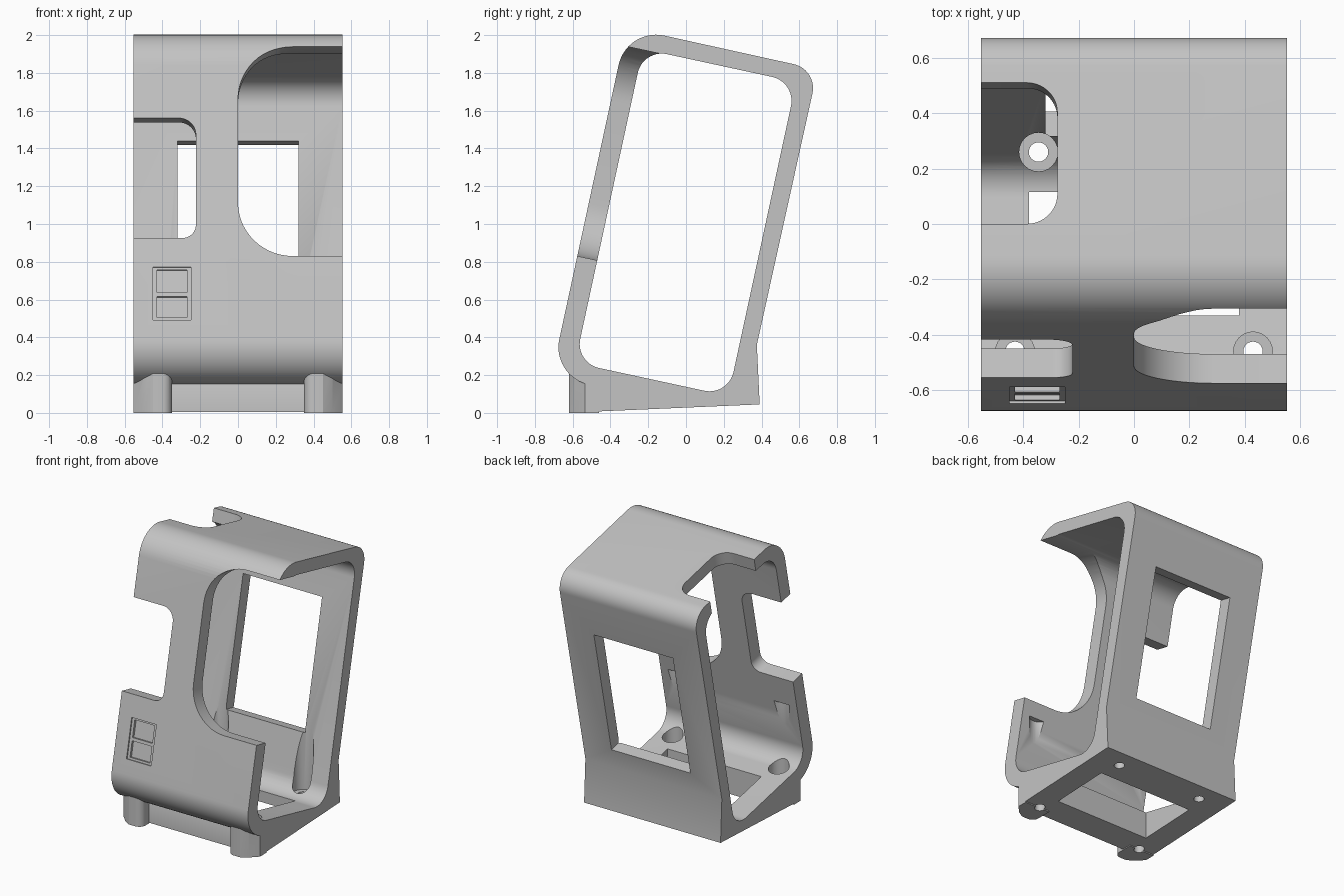
import bpy, bmesh
from math import sin, cos, radians, pi

cube = bpy.data.objects.get("Cube")
if cube:
    bpy.data.objects.remove(cube, do_unlink=True)

TILT = radians(12.2)
HALF = 0.553            # half width of the frame

grey = bpy.data.materials.new("light_grey")
grey.use_nodes = True
grey.diffuse_color = (0.55, 0.55, 0.55, 1)
grey.node_tree.nodes["Principled BSDF"].inputs["Base Color"].default_value = (0.55, 0.55, 0.55, 1)


def tilt(u, v):
    """Leaning frame coordinates to (y, z)."""
    return u * cos(TILT) + v * sin(TILT), v * cos(TILT) - u * sin(TILT)


def arc(cx, cy, r, a0, a1, n=14):
    return [(cx + r * cos(radians(a0 + (a1 - a0) * i / n)),
             cy + r * sin(radians(a0 + (a1 - a0) * i / n))) for i in range(n + 1)]


def rounded(a0, b0, a1, b1, radii):
    """Rectangle with radii for: lower left, lower right, upper right, upper left."""
    pts = []
    corners = [(a0, b0, 1, 1), (a1, b0, -1, 1), (a1, b1, -1, -1), (a0, b1, 1, -1)]
    for k, ((x, y, sx, sy), r) in enumerate(zip(corners, radii)):
        pts += arc(x + sx * r, y + sy * r, r, 180 + 90 * k, 270 + 90 * k) if r else [(x, y)]
    return pts


def prism(name, pts, place, d0, d1):
    """Extrude an outline from d0 to d1; place turns (a, b, d) into xyz."""
    bm = bmesh.new()
    ends = [[bm.verts.new(place(a, b, d)) for a, b in pts] for d in (d0, d1)]
    for ring in ends:
        bm.faces.new(ring)
    for i in range(len(pts)):
        j = (i + 1) % len(pts)
        bm.faces.new((ends[0][i], ends[0][j], ends[1][j], ends[1][i]))
    bmesh.ops.recalc_face_normals(bm, faces=bm.faces)
    mesh = bpy.data.meshes.new(name)
    bm.to_mesh(mesh)
    bm.free()
    obj = bpy.data.objects.new(name, mesh)
    bpy.context.collection.objects.link(obj)
    mesh.materials.append(grey)
    return obj


# Placement rules for outlines
def side(y, z, x): return (x, y, z)
def upright(x, y, z): return (x, y, z)
def through_wall(x, v, u): return (x, *tilt(u, v))
def through_top(x, u, v): return (x, *tilt(u, v))


def combine(body, tool, operation):
    mod = body.modifiers.new(tool.name, 'BOOLEAN')
    mod.operation, mod.solver, mod.object = operation, 'EXACT', tool
    bpy.context.view_layer.objects.active = body
    bpy.ops.object.modifier_apply(modifier=mod.name)
    bpy.data.objects.remove(tool, do_unlink=True)


# Outer body: leaning rounded frame on a flat foot
outline = [tilt(*p) for p in
           arc(0.167, 1.795, 0.13, 0, 90) + arc(-0.535, 1.725, 0.203, 90, 180)
           + arc(-0.535, 0.24, 0.203, 180, 266)]
outline += [(-0.53, 0.15), (-0.53, 0.005), (0.39, 0.045), (0.375, 0.36)]
frame = prism("camera_frame", outline, side, -HALF, HALF)

# Front foot posts around the screws
for s in (-1, 1):
    post = [(s * x, y) for x, y in
            [(0.35, -0.46)] + arc(0.40, -0.57, 0.05, 180, 270, 8)
            + [(0.45, -0.62), (0.50, -0.59), (HALF, -0.535), (HALF, -0.46)]]
    combine(frame, prism("front_post", post, upright, 0, 0.24), 'UNION')

# Cuts: cavity, front notches, back window, top notch, floor opening
cuts = [
    prism("cavity", [tilt(*p) for p in rounded(-0.63, 0.135, 0.2, 1.835, (0.13,) * 4)],
          side, -1, 1),
    prism("lens_notch", rounded(0, 0.69, 0.8, 1.83, (0.29, 0, 0, 0.29)),
          through_wall, -0.95, -0.45),
    prism("screen_notch", rounded(-0.8, 0.788, -0.223, 1.437, (0, 0.07, 0.09, 0)),
          through_wall, -0.95, -0.5),
    prism("back_window", rounded(-0.32, 0.575, 0.32, 1.516, (0,) * 4),
          through_wall, 0.1, 0.5),
    prism("top_notch", rounded(-0.8, -0.416, -0.277, 0.106, (0, 0.11, 0.11, 0)),
          through_top, 1.72, 2.2),
    prism("floor_opening", rounded(-0.38, -0.33, 0.38, 0.115, (0,) * 4),
          upright, -0.2, 0.3),
]

# Shallow double panel on the front wall
cuts.append(prism("panel_recess", rounded(-0.45, 0.343, -0.25, 0.63, (0,) * 4),
                  through_wall, -0.8, -0.728))
for v0, v1 in ((0.358, 0.472), (0.494, 0.617)):
    cuts.append(prism("panel_pocket", rounded(-0.43, v0, -0.27, v1, (0,) * 4),
                      through_wall, -0.8, -0.71))

# Screw holes with counterbores
for s in (-1, 1):
    for x, y in ((0.43, -0.46), (0.345, 0.26)):
        for r, z0, z1 in ((0.035, -0.2, 0.3), (0.07, 0.1, 0.7)):
            cuts.append(prism("screw_hole", arc(s * x, y, r, 0, 345, 23), upright, z0, z1))

for tool in cuts:
    combine(frame, tool, 'DIFFERENCE')

# Smooth curves, crisp edges
bpy.ops.object.select_all(action='DESELECT')
frame.select_set(True)
bpy.context.view_layer.objects.active = frame
bpy.ops.object.shade_smooth_by_angle(angle=radians(30))
